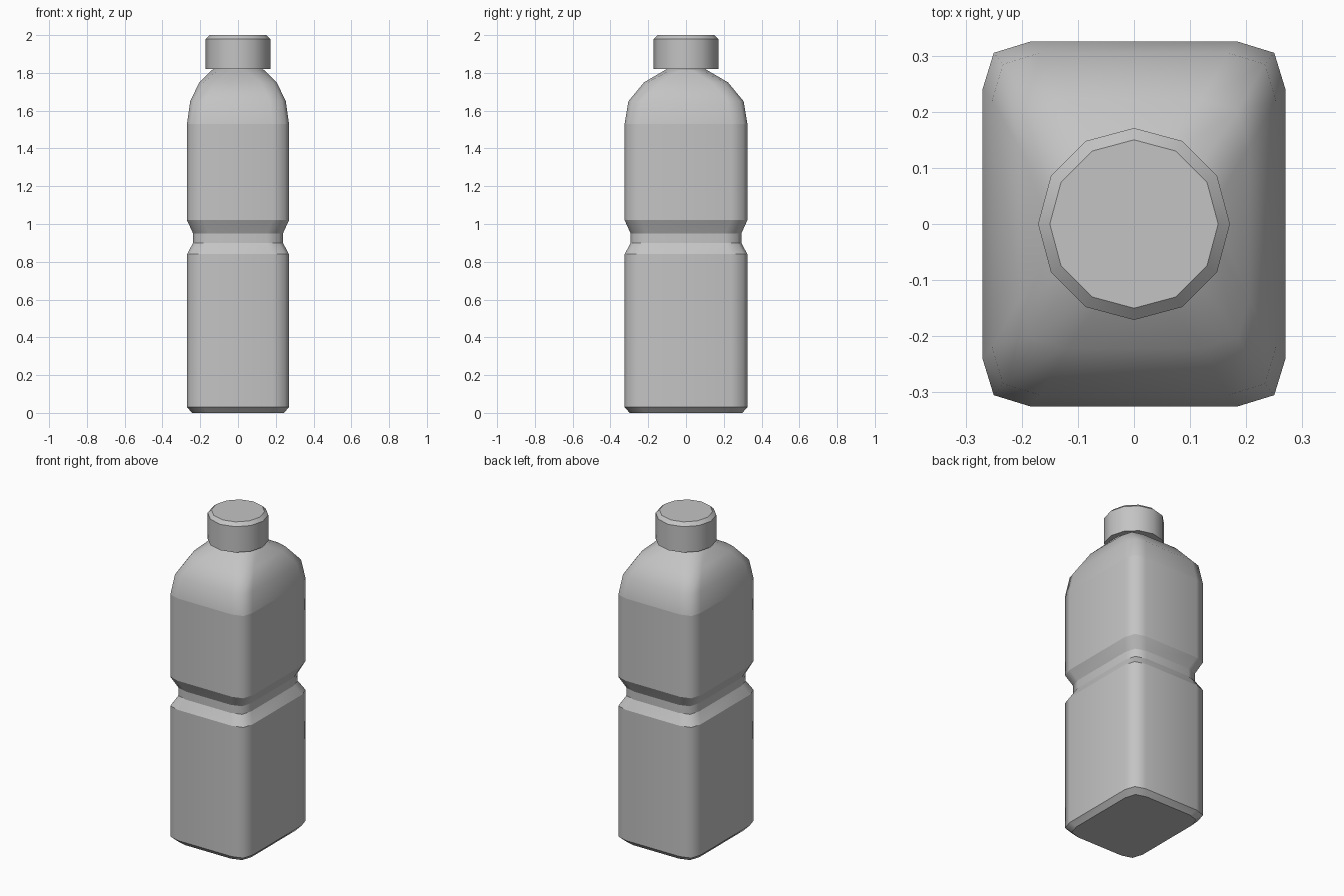
import bpy
import bmesh
from math import cos, sin, radians

cube = bpy.data.objects.get("Cube")
if cube:
    bpy.data.objects.remove(cube, do_unlink=True)

GREY = (0.55, 0.55, 0.55, 1.0)
grey = bpy.data.materials.new("plain grey")
grey.use_nodes = True
grey.diffuse_color = GREY
grey.node_tree.nodes["Principled BSDF"].inputs["Base Color"].default_value = GREY


def rounded_rect(hx, hy, z):
    """Twelve-sided ring: a rectangle with two-step rounded corners."""
    a, b = 0.085, 0.02
    corner = [(hx, hy - a), (hx - b, hy - b), (hx - a, hy)]
    pts = corner + [(-x, y) for x, y in reversed(corner)]
    pts += [(-x, -y) for x, y in pts]
    return [(x, y, z) for x, y in pts]


def oval(rx, ry, z, turn=15):
    """Twelve-sided round ring."""
    angles = [radians(turn + 30 * i) for i in range(12)]
    return [(rx * cos(t), ry * sin(t), z) for t in angles]


def loft(name, rings):
    """Skin (ring, is_sharp) pairs into a closed, smooth-shaded solid."""
    bm = bmesh.new()
    loops = [[bm.verts.new(p) for p in ring] for ring, _ in rings]
    for low, high in zip(loops, loops[1:]):
        for i in range(12):
            j = (i + 1) % 12
            bm.faces.new((low[i], low[j], high[j], high[i])).smooth = True
    bm.faces.new(loops[0][::-1])
    bm.faces.new(loops[-1])
    for loop, (_, sharp) in zip(loops, rings):
        if sharp:
            for i in range(12):
                bm.edges.get((loop[i], loop[(i + 1) % 12])).smooth = False
    mesh = bpy.data.meshes.new(name)
    bm.to_mesh(mesh)
    bm.free()
    mesh.materials.append(grey)
    obj = bpy.data.objects.new(name, mesh)
    bpy.context.collection.objects.link(obj)
    return obj


# Bottle: base chamfer, straight walls, waist groove, shoulder and hidden neck
walls = [(0.243, 0.298, 0), (0.27, 0.325, 0.03), (0.27, 0.325, 0.84),
         (0.238, 0.293, 0.90), (0.238, 0.293, 0.95), (0.27, 0.325, 1.02),
         (0.27, 0.325, 1.53)]
bottle = [(rounded_rect(*w), True) for w in walls]
bottle += [(rounded_rect(0.253, 0.305, 1.65), False),
           (rounded_rect(0.205, 0.222, 1.75), False),
           (oval(0.145, 0.115, 1.815), True),
           (oval(0.12, 0.10, 1.825), True),
           (oval(0.12, 0.10, 1.9), True)]
loft("bottle_body", bottle)

# Screw cap with a bevelled top rim
cap = [(0.171, 1.82), (0.171, 1.98), (0.15, 2.0)]
loft("cap", [(oval(r, r, z, 0), True) for r, z in cap])
